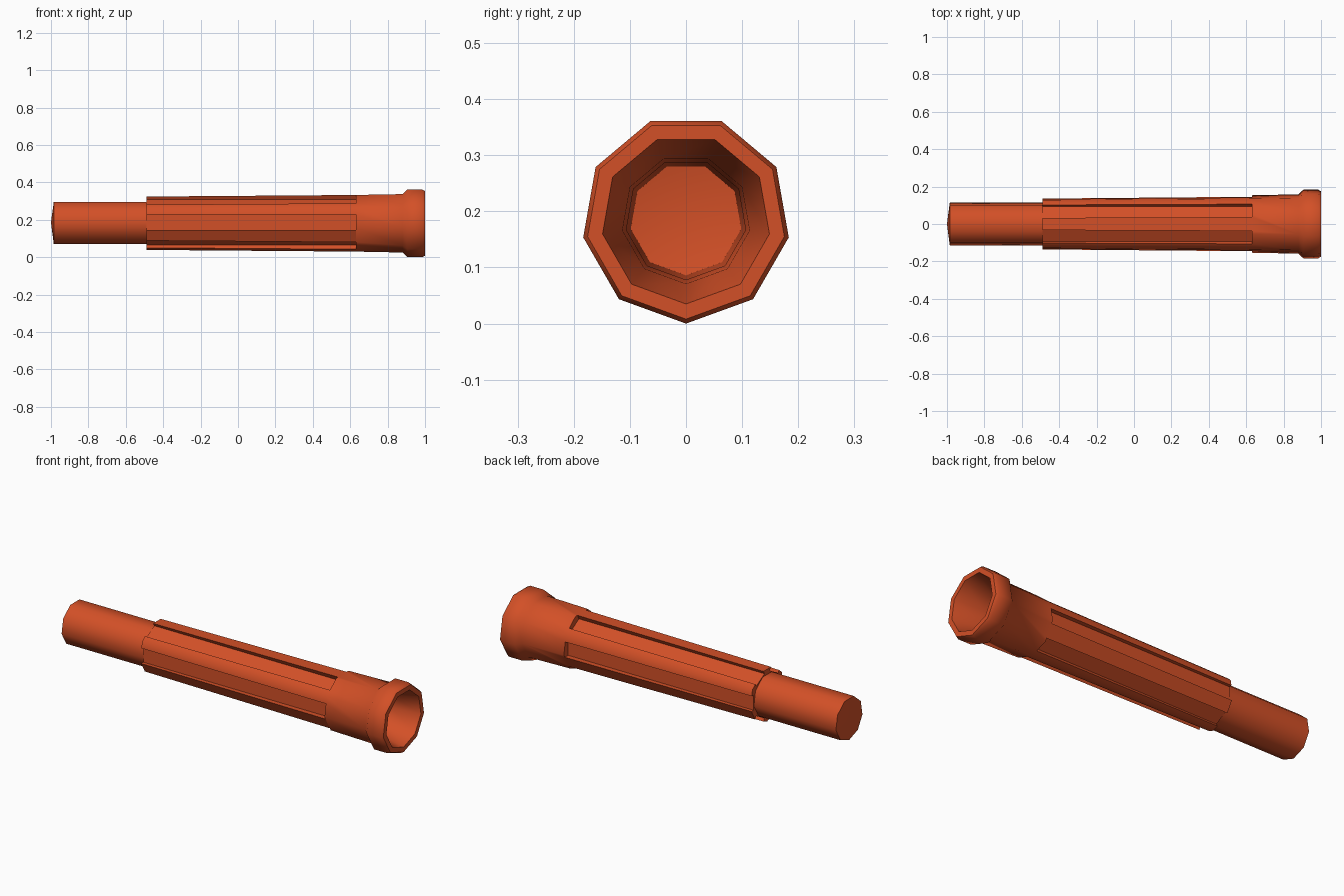
import bpy, bmesh
from math import sin, cos, radians
from mathutils import Matrix

SIDES = 9
AXIS_Z = 0.186

old = bpy.data.objects.get("Cube")
if old:
    bpy.data.objects.remove(old, do_unlink=True)

orange = bpy.data.materials.new("orange_plastic")
orange.use_nodes = True
colour = (0.65, 0.08, 0.02, 1)
orange.diffuse_color = colour
orange.node_tree.nodes["Principled BSDF"].inputs["Base Color"].default_value = colour


def make_object(name, bm):
    bmesh.ops.recalc_face_normals(bm, faces=bm.faces)
    mesh = bpy.data.meshes.new(name)
    bm.to_mesh(mesh)
    bm.free()
    mesh.materials.append(orange)
    obj = bpy.data.objects.new(name, mesh)
    bpy.context.collection.objects.link(obj)
    return obj


def lathe_x(name, start_x, profile, end_x):
    """Nine-sided turned solid along x, closed by a shallow cone at each end."""
    bm = bmesh.new()
    rings = []
    for x, r in profile:
        angles = [radians(360 * k / SIDES) for k in range(SIDES)]
        rings.append([bm.verts.new((x, r * sin(a), AXIS_Z - r * cos(a))) for a in angles])
    for a, b in zip(rings, rings[1:]):
        for k in range(SIDES):
            n = (k + 1) % SIDES
            bm.faces.new((a[k], a[n], b[n], b[k]))
    for ring, x in ((rings[0], start_x), (rings[-1], end_x)):
        tip = bm.verts.new((x, 0, AXIS_Z))
        for k in range(SIDES):
            bm.faces.new((ring[k], ring[(k + 1) % SIDES], tip))
    return make_object(name, bm)


# Tube: narrow tip, stepped body, flared collar, hollow bore
tube = lathe_x("tube", -1.0, [
    (-0.985, 0.116), (-0.49, 0.116),
    (-0.49, 0.147), (0.63, 0.156), (0.88, 0.161),
    (0.905, 0.186), (0.985, 0.186), (1.0, 0.178),
    (1.0, 0.151), (0.85, 0.115), (0.7, 0.108), (-0.9, 0.1),
], -0.92)

# Six straight grooves around the body
x0, x1 = -0.495, 0.63
floor_r, outer_r, width = 0.117, 0.25, 0.082
bm = bmesh.new()
for k in range(6):
    place = (Matrix.Translation((0, 0, AXIS_Z))
             @ Matrix.Rotation(radians(60 * k), 4, 'X')
             @ Matrix.Translation(((x0 + x1) / 2, (floor_r + outer_r) / 2, 0))
             @ Matrix.Diagonal((x1 - x0, outer_r - floor_r, width, 1)))
    bmesh.ops.create_cube(bm, size=1, matrix=place)
cutter = make_object("groove_cutter", bm)
cutter.hide_render = True

cut = tube.modifiers.new("grooves", 'BOOLEAN')
cut.operation = 'DIFFERENCE'
cut.solver = 'EXACT'
cut.object = cutter

bpy.ops.object.select_all(action='DESELECT')
tube.select_set(True)
bpy.context.view_layer.objects.active = tube
bpy.ops.object.modifier_apply(modifier=cut.name)
bpy.data.objects.remove(cutter, do_unlink=True)

# Soft facets, crisp steps
bpy.ops.object.shade_smooth_by_angle(angle=radians(50))
